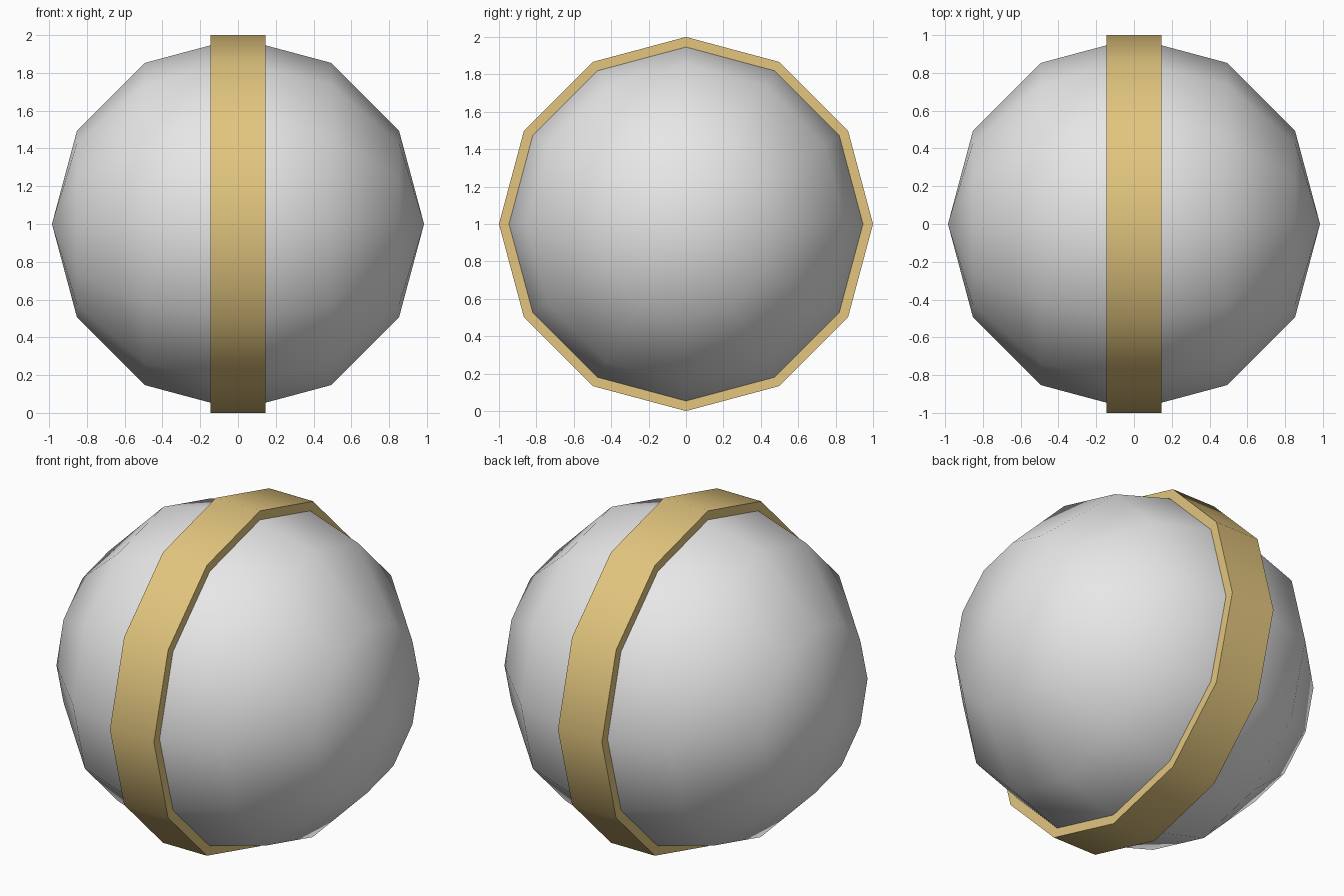
import bpy
import bmesh
from math import radians
from mathutils import Matrix, Vector

cube = bpy.data.objects.get("Cube")
if cube:
    bpy.data.objects.remove(cube, do_unlink=True)

SIDES = 12
BALL_RADIUS = 0.985
BAND_RADIUS, BAND_INNER, BAND_HALF = 1.0, 0.94, 0.145
CENTRE = Vector((0, 0, 1))


def material(name, rgb):
    mat = bpy.data.materials.new(name)
    mat.use_nodes = True
    colour = (*rgb, 1)
    mat.diffuse_color = colour
    mat.node_tree.nodes["Principled BSDF"].inputs["Base Color"].default_value = colour
    return mat


def finish(name, bm, mat):
    """Turn a bmesh into a smooth-shaded object with sharp corners kept."""
    bmesh.ops.recalc_face_normals(bm, faces=bm.faces)
    mesh = bpy.data.meshes.new(name)
    bm.to_mesh(mesh)
    bm.free()
    mesh.materials.append(mat)
    obj = bpy.data.objects.new(name, mesh)
    obj.location = CENTRE
    bpy.context.collection.objects.link(obj)
    bpy.ops.object.select_all(action="DESELECT")
    obj.select_set(True)
    bpy.context.view_layer.objects.active = obj
    bpy.ops.object.shade_smooth_by_angle(angle=radians(50))
    return obj


# Low-poly ball with its poles on the x axis
bm = bmesh.new()
bmesh.ops.create_uvsphere(bm, u_segments=SIDES, v_segments=SIDES // 2,
                          radius=BALL_RADIUS,
                          matrix=Matrix.Rotation(radians(90), 4, "Y"))
finish("ball", bm, material("light grey", (0.8, 0.8, 0.8)))

# Raised band around the middle: a rectangular section spun about x
bm = bmesh.new()
corners = [(-BAND_HALF, BAND_INNER), (BAND_HALF, BAND_INNER),
           (BAND_HALF, BAND_RADIUS), (-BAND_HALF, BAND_RADIUS)]
section = [bm.verts.new((x, 0, r)) for x, r in corners]
edges = [bm.edges.new((section[i - 1], section[i])) for i in range(len(section))]
bmesh.ops.spin(bm, geom=section + edges, cent=(0, 0, 0), axis=(1, 0, 0),
               angle=radians(360), steps=SIDES)
bmesh.ops.remove_doubles(bm, verts=bm.verts, dist=0.0001)
finish("band", bm, material("gold", (0.76, 0.56, 0.21)))
